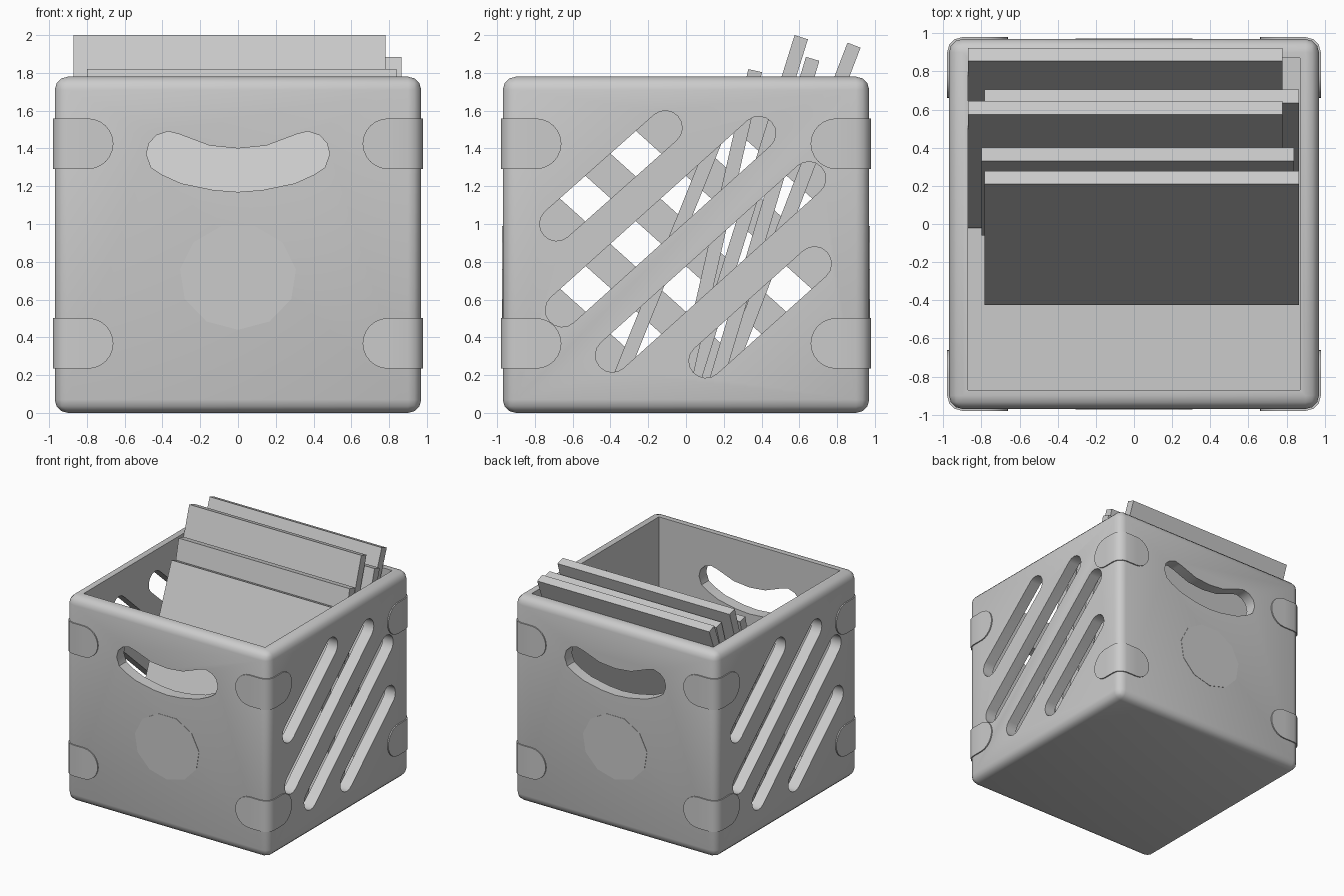
import bpy, bmesh
from math import sin, cos, pi, radians, sqrt, atan2, hypot
from mathutils import Matrix

cube = bpy.data.objects.get("Cube")
if cube:
    bpy.data.objects.remove(cube, do_unlink=True)

grey = bpy.data.materials.new("light grey")
grey.use_nodes = True
GREY = (0.6, 0.6, 0.6, 1)
grey.diffuse_color = GREY
grey.node_tree.nodes["Principled BSDF"].inputs["Base Color"].default_value = GREY

HALF, INNER, HEIGHT, FLOOR, ROUND = 0.97, 0.87, 1.78, 0.07, 0.07


def finish(name, bm, turns=0):
    """Turn a bmesh into an object, rotated by quarter turns about z."""
    bmesh.ops.recalc_face_normals(bm, faces=bm.faces)
    bm.transform(Matrix.Rotation(turns * pi / 2, 4, 'Z'))
    mesh = bpy.data.meshes.new(name)
    bm.to_mesh(mesh)
    bm.free()
    mesh.materials.append(grey)
    obj = bpy.data.objects.new(name, mesh)
    bpy.context.collection.objects.link(obj)
    return obj


def box(name, lo, hi):
    bm = bmesh.new()
    bmesh.ops.create_cube(bm, size=1)
    for v in bm.verts:
        v.co = [lo[i] if v.co[i] < 0 else hi[i] for i in range(3)]
    return finish(name, bm)


def prism(name, outline, near, far, turns):
    """Extrude an (across, up) outline through the front wall, then turn it."""
    bm = bmesh.new()
    face = bm.faces.new([bm.verts.new((u, -far, z)) for u, z in outline])
    ext = bmesh.ops.extrude_face_region(bm, geom=[face])["geom"]
    for v in ext:
        if isinstance(v, bmesh.types.BMVert):
            v.co.y = -near
    return finish(name, bm, turns)


def apply_all(obj):
    bpy.ops.object.select_all(action='DESELECT')
    obj.select_set(True)
    bpy.context.view_layer.objects.active = obj
    for m in list(obj.modifiers):
        bpy.ops.object.modifier_apply(modifier=m.name)


def smooth(obj, angle):
    apply_all(obj)
    bpy.ops.object.shade_smooth_by_angle(angle=radians(angle))


def slot(a, b, r=0.09, n=8):
    """Capsule outline between two cap centres."""
    t = atan2(b[1] - a[1], b[0] - a[0])
    pts = []
    for c, start in ((b, t - pi / 2), (a, t + pi / 2)):
        pts += [(c[0] + r * cos(start + pi * i / n),
                 c[1] + r * sin(start + pi * i / n)) for i in range(n + 1)]
    return pts


# Crate body: rounded block, hollowed from above
crate = box("crate", (-HALF, -HALF, 0), (HALF, HALF, HEIGHT))
bevel = crate.modifiers.new("rounded_edges", 'BEVEL')
bevel.width, bevel.segments = ROUND, 3
cutters = [box("hollow_cutter", (-INNER, -INNER, FLOOR), (INNER, INNER, 2.2))]

# Curved hand holes at front and back
half_hole = [(0, 1.40), (0.15, 1.415), (0.31, 1.475), (0.37, 1.49), (0.43, 1.47),
             (0.47, 1.43), (0.485, 1.37), (0.46, 1.30), (0.40, 1.26),
             (0.30, 1.215), (0.13, 1.18), (0, 1.17)]
hole = half_hole + [(-u, z) for u, z in half_hole[-2:0:-1]]
for turns in (0, 2):
    cutters.append(prism("hand_hole_cutter", hole, 0.8, 1.1, turns))

# Diagonal slots on both sides
slots = [((-0.685, 1.0), (-0.11, 1.51)), ((-0.655, 0.545), (0.385, 1.48)),
         ((-0.39, 0.305), (0.65, 1.24)), ((0.105, 0.275), (0.68, 0.79))]
for turns in (1, 3):
    for a, b in slots:
        cutters.append(prism("slot_cutter", slot(a, b), 0.8, 1.1, turns))

for c in cutters:
    c.hide_render = True
    cut = crate.modifiers.new("cut", 'BOOLEAN')
    cut.object, cut.operation, cut.solver = c, 'DIFFERENCE', 'EXACT'
smooth(crate, 35)
for c in cutters:
    bpy.data.objects.remove(c, do_unlink=True)

# Round badges on front and back
badge = [(0.31 * sin(2 * pi * i / 11), 0.72 - 0.28 * cos(2 * pi * i / 11))
         for i in range(11)]
for turns, side in ((0, "front"), (2, "back")):
    prism(side + "_badge", badge, 0.966, 0.973, turns)


# Corner clips: round-ended bands wrapped around each upright edge
def clip(name, z, turns, h=0.134, out=0.98, end=0.66):
    r = ROUND + 0.01
    cols = []
    for i in range(7):
        a = pi / 2 * i / 6
        cols.append((end + h * (1 - cos(a)), -out, h * max(sin(a), 0.02)))
    for i in range(4):
        a = pi / 6 * i
        cols.append((out - r + r * sin(a), -out + r - r * cos(a), h))
    cols += [(-y, -x, hh) for x, y, hh in cols[6::-1]]
    bm = bmesh.new()
    rows = [[bm.verts.new((x, y, z + s * hh)) for x, y, hh in cols] for s in (-1, 1)]
    for i in range(len(cols) - 1):
        bm.faces.new((rows[0][i], rows[0][i + 1], rows[1][i + 1], rows[1][i]))
    obj = finish(name, bm, turns)
    # Make sure the skin faces outward before thickening inward
    flip = sum(p.normal.dot(p.center * 1) for p in obj.data.polygons) < 0
    if flip:
        obj.data.flip_normals()
    solid = obj.modifiers.new("thickness", 'SOLIDIFY')
    solid.thickness, solid.offset = 0.03, -1
    smooth(obj, 35)


for turns in range(4):
    clip(f"lower_clip_{turns + 1}", 0.368, turns)
    clip(f"upper_clip_{turns + 1}", 1.425, turns)

# Leaning sleeves: left x, right x, foot y, top y, top z
sleeves = [(-0.87, 0.78, 0.14, 0.855, 1.96), (-0.785, 0.865, 0.10, 0.635, 1.885),
           (-0.87, 0.78, -0.02, 0.575, 2.0), (-0.80, 0.84, -0.06, 0.33, 1.82),
           (-0.785, 0.865, -0.425, 0.21, 1.68)]
THICK, FOOT = 0.074, 0.1
for n, (x0, x1, foot, top, z) in enumerate(sleeves, 1):
    length = hypot(top - foot, z - FOOT)
    dy, dz = THICK * (z - FOOT) / length, -THICK * (top - foot) / length
    side = [(foot, FOOT), (foot + dy, FOOT + dz), (top + dy, z + dz), (top, z)]
    prism(f"sleeve_{n}", side, x0, x1, 1)
